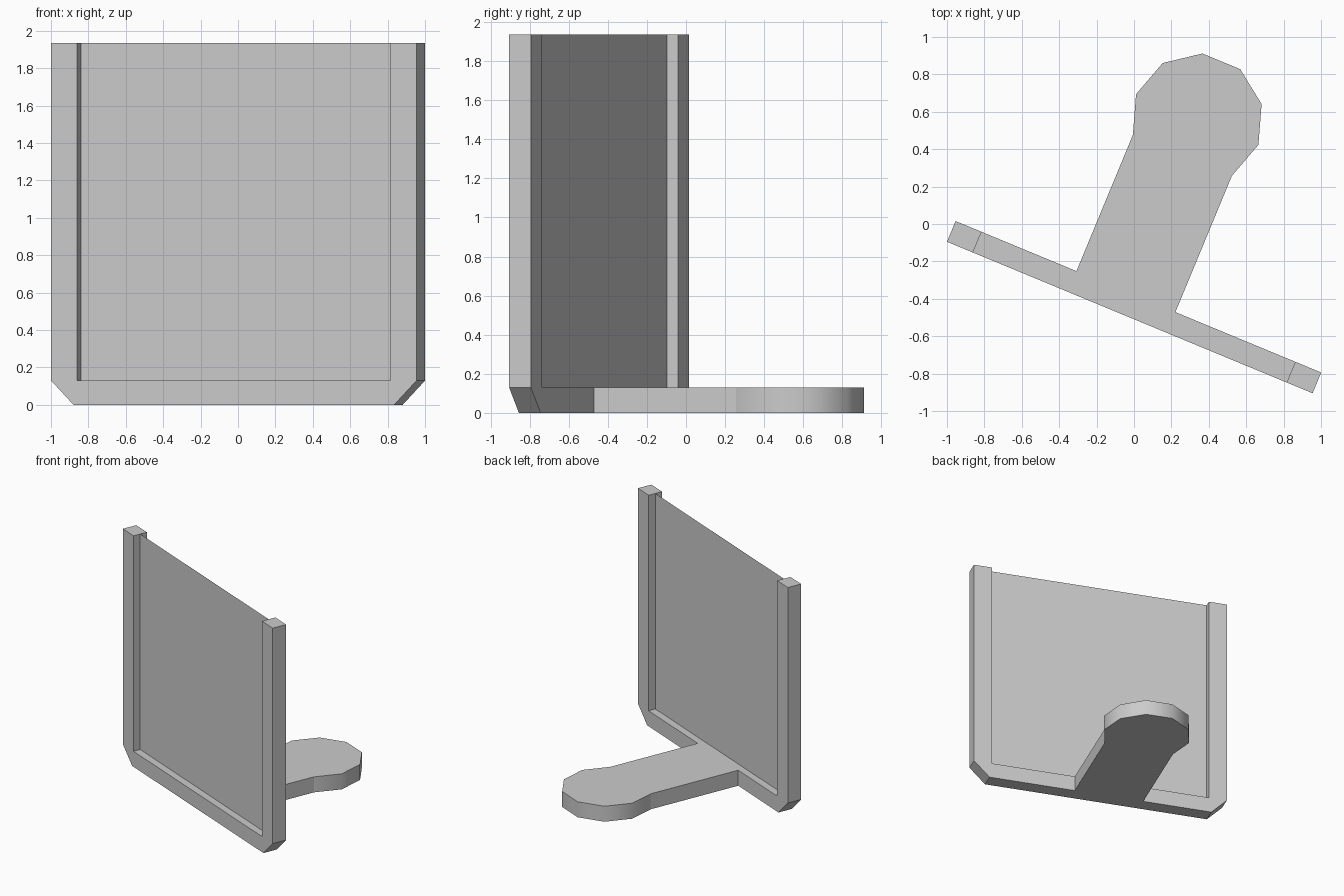
import bpy, bmesh
from math import radians, cos, sin
from mathutils import Matrix, Vector

cube = bpy.data.objects.get("Cube")
if cube:
    bpy.data.objects.remove(cube, do_unlink=True)

HALF = 1.058      # half width of the frame
DEPTH = 0.12      # frame thickness
POST = 0.15       # post width
RAIL = 0.13       # rail height, foot height and corner chamfer
TOP = 1.935       # overall height

# The whole stand is turned about the vertical axis
PLACE = Matrix.Translation((-0.0225, -0.5, 0)) @ Matrix.Rotation(radians(-22.5), 4, "Z")

grey = bpy.data.materials.new("light_grey")
grey.use_nodes = True
grey.diffuse_color = (0.6, 0.6, 0.6, 1)
grey.node_tree.nodes["Principled BSDF"].inputs["Base Color"].default_value = grey.diffuse_color


def make_part(name, outline, extrude=None, smooth_limit=0):
    """Fill an outline, optionally extrude it, and place it in the scene."""
    bm = bmesh.new()
    face = bm.faces.new([bm.verts.new(p) for p in outline])
    if extrude:
        res = bmesh.ops.extrude_face_region(bm, geom=[face], use_keep_orig=True)
        moved = [g for g in res["geom"] if isinstance(g, bmesh.types.BMVert)]
        bmesh.ops.translate(bm, verts=moved, vec=Vector(extrude))
        bmesh.ops.recalc_face_normals(bm, faces=bm.faces)
    mesh = bpy.data.meshes.new(name)
    bm.to_mesh(mesh)
    bm.free()
    mesh.materials.append(grey)
    obj = bpy.data.objects.new(name, mesh)
    obj.matrix_world = PLACE
    bpy.context.collection.objects.link(obj)
    if smooth_limit:
        bpy.ops.object.select_all(action="DESELECT")
        obj.select_set(True)
        bpy.context.view_layer.objects.active = obj
        bpy.ops.object.shade_smooth_by_angle(angle=radians(smooth_limit))
    return obj


# U-shaped frame: two posts and a bottom rail with chamfered corners
inner = HALF - POST
right_side = [(inner, RAIL), (inner, TOP), (HALF, TOP), (HALF, RAIL), (HALF - RAIL, 0)]
profile = right_side + [(-x, z) for x, z in reversed(right_side)]
make_part("frame", [(x, 0, z) for x, z in profile], (0, DEPTH, 0))

# Thin sheet held in the middle of the frame
sheet = [(-inner, RAIL), (inner, RAIL), (inner, TOP), (-inner, TOP)]
make_part("panel", [(x, DEPTH / 2, z) for x, z in sheet])

# Foot: straight stem ending in a ten-sided round pad
cx, cy, radius = -0.072, 1.116, 0.354
half_stem = radius * cos(radians(36))
pad = [(cx + radius * cos(radians(36 * k)), cy + radius * sin(radians(36 * k)), 0)
       for k in range(-1, 7)]
stem = [(cx - half_stem, DEPTH, 0), (cx + half_stem, DEPTH, 0)]
foot = make_part("foot", stem + pad, (0, 0, RAIL), smooth_limit=40)

# Keep the crease where the stem meets the pad
neck = cy - radius * sin(radians(36))
for edge in foot.data.edges:
    a, b = (foot.data.vertices[i].co for i in edge.vertices)
    if abs(a.y - neck) < 0.001 and abs(b.y - neck) < 0.001:
        edge.use_edge_sharp = True
